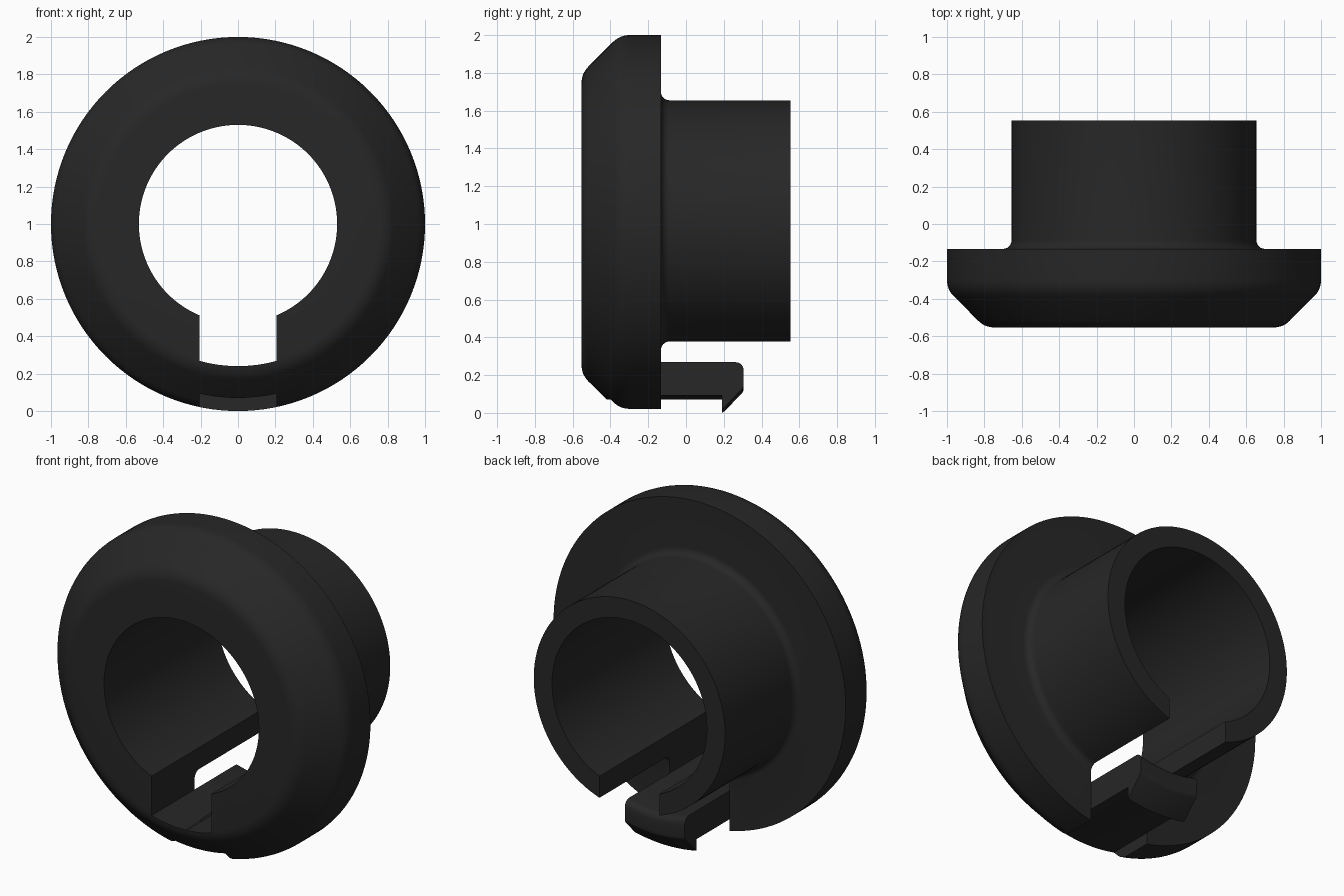
import bpy, bmesh, math

if "Cube" in bpy.data.objects:
    bpy.data.objects.remove(bpy.data.objects["Cube"])

HALF = 0.205      # half width of slot and clip
CZ = 1.0          # height of the bushing axis
SEG = 128

black = bpy.data.materials.new("black plastic")
black.diffuse_color = (0.02, 0.02, 0.02, 1)
black.use_nodes = True
black.node_tree.nodes["Principled BSDF"].inputs["Base Color"].default_value = black.diffuse_color


def finish(name, bm):
    bmesh.ops.recalc_face_normals(bm, faces=bm.faces)
    me = bpy.data.meshes.new(name)
    bm.to_mesh(me)
    bm.free()
    me.materials.append(black)
    ob = bpy.data.objects.new(name, me)
    bpy.context.collection.objects.link(ob)
    return ob


def select(ob):
    bpy.ops.object.select_all(action='DESELECT')
    ob.select_set(True)
    bpy.context.view_layer.objects.active = ob


def arc(cy, cr, rad, a0, a1, n=6):
    """Points (y, r) on a profile fillet, angles in degrees."""
    return [(cy + rad * math.cos(math.radians(a0 + (a1 - a0) * i / n)),
             cr + rad * math.sin(math.radians(a0 + (a1 - a0) * i / n))) for i in range(n + 1)]


def revolve(name, profile):
    """Closed (y, r) profile turned about the y axis."""
    bm = bmesh.new()
    rings = []
    for s in range(SEG):
        a = 2 * math.pi * s / SEG
        rings.append([bm.verts.new((r * math.sin(a), y, CZ + r * math.cos(a))) for y, r in profile])
    n = len(profile)
    for s in range(SEG):
        p, q = rings[s], rings[(s + 1) % SEG]
        for i in range(n):
            j = (i + 1) % n
            bm.faces.new((p[i], p[j], q[j], q[i]))
    return finish(name, bm)


def strip(name, profile, cols=12):
    """(y, r) profile turned about the axis, trimmed to the slot width at the bottom."""
    bm = bmesh.new()
    rows = []
    for c in range(cols + 1):
        x = -HALF + 2 * HALF * c / cols
        rows.append([bm.verts.new((x, y, CZ - math.sqrt(r * r - x * x))) for y, r in profile])
    n = len(profile)
    for p, q in zip(rows, rows[1:]):
        for i in range(n):
            j = (i + 1) % n
            bm.faces.new((p[i], p[j], q[j], q[i]))
    bm.faces.new(rows[0])
    bm.faces.new(rows[-1])
    return finish(name, bm)


# Flanged bushing: chamfered flange, filleted neck, tube
FR = 0.12
t = FR * math.tan(math.radians(22.5))
profile = [(-0.553, 0.53)]
profile += arc(-0.553 + FR, 0.797 - t, FR, 180, 135)
profile += arc(-0.35 + t, 1 - FR, FR, 135, 90)
profile += [(-0.133, 1.0)]
profile += arc(-0.088, 0.70, 0.045, 180, 270)
profile += [(0.553, 0.655), (0.553, 0.53)]
bushing = revolve("flanged_bushing", profile)

# Key slot through the bore, and shallow relief under the flange rim
slot = strip("slot_cutter", [(-0.8, 0.40), (0.8, 0.40), (0.8, 0.76), (-0.8, 0.76)])
relief = strip("relief_cutter", [(-0.8, 0.93), (0.8, 0.93), (0.8, 1.2), (-0.8, 1.2)])
for cutter in (slot, relief):
    cutter.hide_render = True
    mod = bushing.modifiers.new("cut", 'BOOLEAN')
    mod.operation = 'DIFFERENCE'
    mod.solver = 'EXACT'
    mod.object = cutter
    select(bushing)
    bpy.ops.object.modifier_apply(modifier=mod.name)
    bpy.data.objects.remove(cutter)

# Snap clip with hooked end
clip = strip("snap_clip", [(-0.133, 0.93), (-0.133, 0.76)]
             + arc(0.265, 0.80, 0.04, -90, 0, 4)
             + arc(0.275, 0.875, 0.03, 0, 45, 3)
             + [(0.205, 0.99), (0.19, 1.0), (0.19, 0.93)])

for ob in (bushing, clip):
    select(ob)
    bpy.ops.object.shade_smooth_by_angle(angle=math.radians(30))
